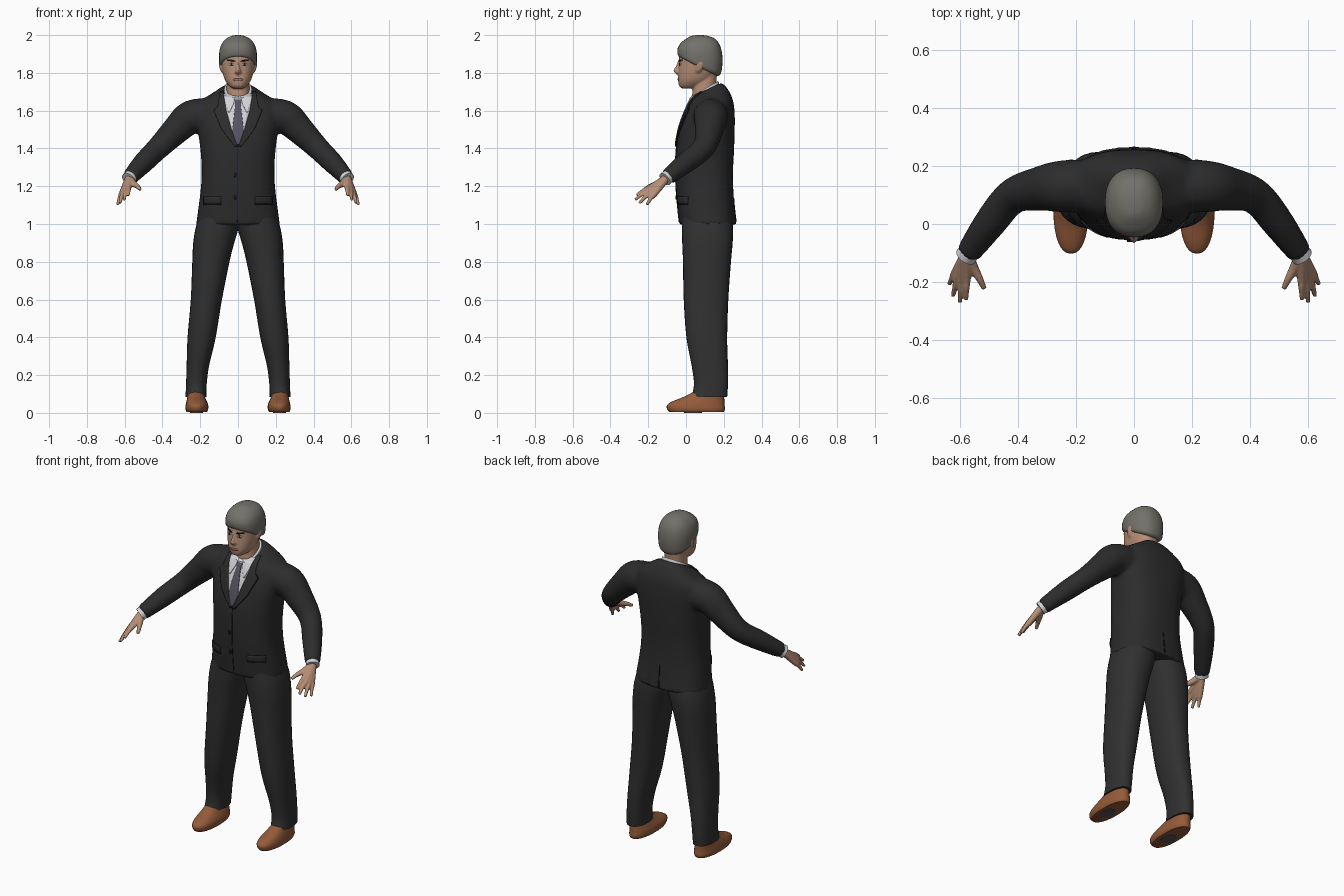
import bpy, bmesh, math
from mathutils import Vector
from mathutils.bvhtree import BVHTree

cube = bpy.data.objects.get("Cube")
if cube:
    bpy.data.objects.remove(cube, do_unlink=True)


def material(name, r, g, b):
    m = bpy.data.materials.new(name)
    m.use_nodes = True
    m.diffuse_color = (r, g, b, 1)
    bsdf = next(n for n in m.node_tree.nodes if n.type == 'BSDF_PRINCIPLED')
    bsdf.inputs["Base Color"].default_value = (r, g, b, 1)
    bsdf.inputs["Roughness"].default_value = 0.8
    return m


SUIT = material("charcoal jacket", .025, .025, .026)
TROUSER = material("charcoal trousers", .03, .03, .03)
SEAM = material("black seam", .009, .009, .009)
SHIRT = material("white shirt", .65, .65, .68)
TIE = material("purple grey tie", .095, .09, .125)
SKIN = material("skin", .47, .27, .18)
HAIR = material("grey hair", .17, .165, .145)
SHOE = material("brown leather", .3, .105, .042)
SOLE = material("grey sole", .09, .085, .08)
LIP = material("lips", .3, .14, .1)


def spline(rows, n):
    """Smooth in-between rows through the given tuples."""
    out = []
    for i in range(len(rows) - 1):
        a, b, c, d = (rows[max(0, min(len(rows) - 1, i + k))] for k in (-1, 0, 1, 2))
        for j in range(n):
            t = j / n
            out.append(tuple(q + .5 * t * (r - p + t * (2 * p - 5 * q + 4 * r - s + t * (3 * (q - r) + s - p)))
                             for p, q, r, s in zip(a, b, c, d)))
    return out + [tuple(rows[-1])]


def add_rings(bm, rings):
    """Bridge closed rings of points and cap both ends."""
    loops = [[bm.verts.new(p) for p in ring] for ring in rings]
    for a, b in zip(loops, loops[1:]):
        for i in range(len(a)):
            k = (i + 1) % len(a)
            bm.faces.new((a[i], a[k], b[k], b[i]))
    bm.faces.new(loops[0])
    bm.faces.new(loops[-1])


def finish(bm, name, mat, angle=50):
    bmesh.ops.recalc_face_normals(bm, faces=bm.faces)
    me = bpy.data.meshes.new(name)
    bm.to_mesh(me)
    bm.free()
    ob = bpy.data.objects.new(name, me)
    bpy.context.collection.objects.link(ob)
    me.materials.append(mat)
    bpy.ops.object.select_all(action='DESELECT')
    ob.select_set(True)
    bpy.context.view_layer.objects.active = ob
    bpy.ops.object.shade_smooth_by_angle(angle=math.radians(angle))
    return ob


def stack(rows, p=2.3, n=4, sides=32):
    """Upright loft; row = z, x0, x1, y0, y1, tilt."""
    rings = []
    for z, x0, x1, y0, y1, tilt in spline(rows, n):
        ring = []
        for i in range(sides):
            c, s = math.cos(math.tau * i / sides), math.sin(math.tau * i / sides)
            dx = math.copysign(abs(c) ** (2 / p), c) * (x1 - x0) / 2
            dy = math.copysign(abs(s) ** (2 / p), s) * (y1 - y0) / 2
            ring.append(((x0 + x1) / 2 + dx, (y0 + y1) / 2 + dy, z + tilt * dy))
        rings.append(ring)
    return rings


def sym(z, rx, y0, y1, tilt=0):
    return (z, -rx, rx, y0, y1, tilt)


def tube(path, n=4, sides=20):
    """Round tube; row = x, y, z, radius."""
    pts = spline(path, n)
    rings = []
    for i, (x, y, z, r) in enumerate(pts):
        d = Vector(pts[min(i + 1, len(pts) - 1)][:3]) - Vector(pts[max(i - 1, 0)][:3])
        u = d.cross(Vector((0, 1, .3))).normalized()
        v = d.cross(u).normalized()
        rings.append([Vector((x, y, z)) + r * (u * math.cos(math.tau * k / sides) + v * math.sin(math.tau * k / sides))
                      for k in range(sides)])
    return rings


def flip(rings, s):
    return [[(p[0] * s, p[1], p[2]) for p in ring] for ring in rings]


def part(name, mat, *lofts, fuse=0, smooth=0):
    bm = bmesh.new()
    for rings in lofts:
        add_rings(bm, rings)
    ob = finish(bm, name, mat)
    if fuse:
        m = ob.modifiers.new("fuse", 'REMESH')
        m.mode, m.voxel_size, m.use_smooth_shade = 'VOXEL', fuse, True
        m = ob.modifiers.new("soften", 'SMOOTH')
        m.factor, m.iterations = .5, smooth
    return ob


def surface(ob):
    bpy.context.view_layer.update()
    return BVHTree.FromObject(ob, bpy.context.evaluated_depsgraph_get())


def plate(name, mat, tree, rows, s=1, lift=.004, back=False, thick=.005):
    """Thin plate draped on a surface; row = z, x0, x1."""
    d = -1 if back else 1
    bm = bmesh.new()
    grid, y = [], 0
    for a, b in zip(rows, rows[1:]):
        steps = max(1, round(abs(a[0] - b[0]) / .012))
        for j in range(steps + (b is rows[-1])):
            z, x0, x1 = (p + (q - p) * j / steps for p, q in zip(a, b))
            line = []
            for k in range(9):
                x = s * (x0 + (x1 - x0) * k / 8)
                hit = tree.ray_cast(Vector((x, -d, z)), Vector((0, d, 0)))[0]
                y = hit.y if hit else y
                line.append(bm.verts.new((x, y - d * lift, z)))
            grid.append(line)
    for a, b in zip(grid, grid[1:]):
        for k in range(8):
            bm.faces.new((a[k], a[k + 1], b[k + 1], b[k]))
    ob = finish(bm, name, mat)
    m = ob.modifiers.new("thickness", 'SOLIDIFY')
    m.thickness, m.offset = thick, 0


# Jacket: body and both sleeves fused into one cloth surface
body = stack([sym(.995, .222, -.035, .268), sym(1.1, .208, -.046, .256), sym(1.2, .196, -.054, .25),
              sym(1.3, .193, -.056, .25), sym(1.4, .2, -.052, .255), sym(1.5, .213, -.035, .258),
              sym(1.58, .222, -.008, .258), sym(1.645, .205, .018, .25, .05),
              sym(1.69, .135, .035, .225, .2), sym(1.715, .085, .04, .19, .45)], p=2.5)
arm = tube([(.15, .13, 1.575, .092), (.25, .13, 1.565, .09), (.325, .122, 1.5, .077), (.42, .095, 1.405, .062),
            (.5, 0, 1.325, .056), (.572, -.1, 1.247, .043)])
jacket = part("jacket", SUIT, body, arm, flip(arm, -1), fuse=.011, smooth=6)
cloth = surface(jacket)

# Shirt, tie and jacket trimmings
plate("shirt_front", SHIRT, cloth, [(1.69, -.08, .08), (1.6, -.062, .062), (1.5, -.034, .034), (1.42, -.004, .004)])
plate("tie", TIE, cloth, [(1.665, -.02, .02), (1.635, -.014, .014), (1.49, -.031, .031), (1.42, -.006, .006)], lift=.008)
part("shirt_collar", SHIRT, stack([sym(1.67, .085, .015, .185, .55), sym(1.712, .073, .018, .17, .6)], n=2))
plate("front_seam", SEAM, cloth, [(1.42, -.003, .001), (1.01, -.004, 0)], lift=.001, thick=.003)
plate("back_vent", SEAM, cloth, [(1.14, -.002, .002), (1.01, -.006, .006)], lift=.001, back=True, thick=.003)
for z in (1.26, 1.14):
    plate("button", SEAM, cloth, [(z + .01, -.019, -.011), (z, -.024, -.006), (z - .01, -.019, -.011)])
for s, side in ((1, "left"), (-1, "right")):
    plate(side + "_collar_point", SHIRT, cloth, [(1.68, .014, .075), (1.64, .022, .068), (1.59, .045, .05)], s, .009)
    plate(side + "_lapel", SUIT, cloth, [(1.7, .078, .095), (1.62, .066, .108), (1.6, .062, .127),
                                         (1.5, .034, .085), (1.41, .002, .015)], s, .006)
    plate(side + "_lapel_edge", SEAM, cloth, [(1.62, .107, .111), (1.6, .125, .13), (1.5, .084, .088),
                                              (1.41, .014, .018)], s, .003, thick=.006)
    plate(side + "_pocket_flap", SUIT, cloth, [(1.145, .09, .18), (1.105, .09, .18)], s)
    plate(side + "_pocket_shadow", SEAM, cloth, [(1.107, .09, .18), (1.101, .09, .18)], s, .002)

# Trousers
leg = stack([(1.08, -.01, .19, -.02, .23, 0), (.99, -.005, .222, -.022, .248, 0), (.9, .02, .237, -.02, .247, 0),
             (.8, .045, .242, -.016, .238, 0), (.6, .085, .25, -.012, .224, 0), (.4, .118, .267, .002, .218, 0),
             (.25, .153, .272, .03, .222, 0), (.15, .166, .275, .042, .222, 0), (.085, .168, .278, .028, .218, 0)])
part("trousers", TROUSER, leg, flip(leg, -1))

# Shoes, hands and cuffs
shoe = stack([(.004, .165, .272, -.088, .2, 0), (.02, .158, .278, -.1, .206, 0), (.042, .158, .277, -.1, .204, 0),
              (.062, .165, .273, -.07, .203, 0), (.085, .175, .268, -.012, .202, 0), (.12, .185, .262, .055, .2, 0)])
patch = stack([(0, .185, .255, -.01, .085, 0), (.006, .185, .255, -.01, .085, 0)], n=1)
cuff = tube([(.555, -.077, 1.265, .035), (.581, -.112, 1.237, .038)])
wrist = (.577, -.105, 1.242, .022)
FINGERS = [((.578, -.185, 1.195), (.58, -.262, 1.152)), ((.595, -.19, 1.18), (.602, -.27, 1.128)),
           ((.608, -.183, 1.167), (.625, -.247, 1.11)), ((.617, -.168, 1.157), (.638, -.207, 1.102))]
hand = []
for knuckle, tip in FINGERS:
    bend = tuple((a + b) / 2 for a, b in zip(knuckle, tip))
    hand.append(tube([wrist, knuckle + (.0155,), bend[:2] + (bend[2] + .005, .011), tip + (.008,)], sides=12))
hand.append(tube([wrist, (.555, -.15, 1.215, .018), (.533, -.19, 1.2, .013), (.517, -.223, 1.182, .009)], sides=12))
for s, side in ((1, "left"), (-1, "right")):
    part(side + "_shoe", SHOE, flip(shoe, s))
    part(side + "_sole_arch", SOLE, flip(patch, s))
    part(side + "_shirt_cuff", SHIRT, flip(cuff, s))
    part(side + "_hand", SKIN, *[flip(f, s) for f in hand], fuse=.005, smooth=2)

# Head with nose, ears and neck
skull = stack([sym(1.718, .028, -.022, .05), sym(1.73, .046, -.036, .08), sym(1.76, .068, -.042, .13),
               sym(1.8, .081, -.041, .16), sym(1.85, .088, -.038, .175), sym(1.9, .088, -.034, .18),
               sym(1.95, .072, -.008, .16), sym(1.98, .035, .03, .12)])
neck = stack([sym(1.64, .062, .03, .16), sym(1.72, .06, .035, .158), sym(1.8, .06, .04, .165)])
nose = stack([sym(1.793, .014, -.05, -.01), sym(1.804, .018, -.064, -.01), sym(1.815, .014, -.065, -.01),
              sym(1.845, .008, -.05, -.01), sym(1.875, .007, -.038, -.01)], p=2, sides=16)
ear = stack([(1.8, .074, .084, .05, .075, 0), (1.815, .074, .095, .05, .085, 0), (1.845, .074, .101, .053, .1, 0),
             (1.863, .074, .098, .06, .098, 0), (1.87, .078, .086, .07, .085, 0)], p=2, sides=16)
head = part("head", SKIN, skull, neck, nose, ear, flip(ear, -1), fuse=.005, smooth=3)
face = surface(head)

# Painted face details
plate("mouth", LIP, face, [(1.769, -.02, .02), (1.763, -.027, .027), (1.756, -.016, .016)], lift=.001, thick=.002)
for s, side in ((1, "left"), (-1, "right")):
    plate(side + "_eye", SHIRT, face, [(1.852, .024, .044), (1.845, .02, .048), (1.84, .025, .043)], s, .001, thick=.002)
    plate(side + "_iris", SEAM, face, [(1.853, .029, .04), (1.84, .03, .039)], s, .002, thick=.002)
    plate(side + "_eyebrow", SEAM, face, [(1.872, .035, .055), (1.866, .018, .058), (1.86, .013, .03)], s, .001, thick=.003)

# Hair: cap sloping from the fringe down to the nape
part("hair", HAIR, stack([sym(1.832, .088, -.03, .165, -.5), sym(1.842, .097, -.042, .182, -.45),
                          sym(1.87, .1, -.046, .191, -.36), sym(1.91, .099, -.042, .193, -.22),
                          sym(1.95, .088, -.026, .182, -.1), sym(1.98, .064, 0, .155, 0),
                          sym(1.996, .033, .03, .115, 0), sym(2, .008, .06, .085, 0)]))
